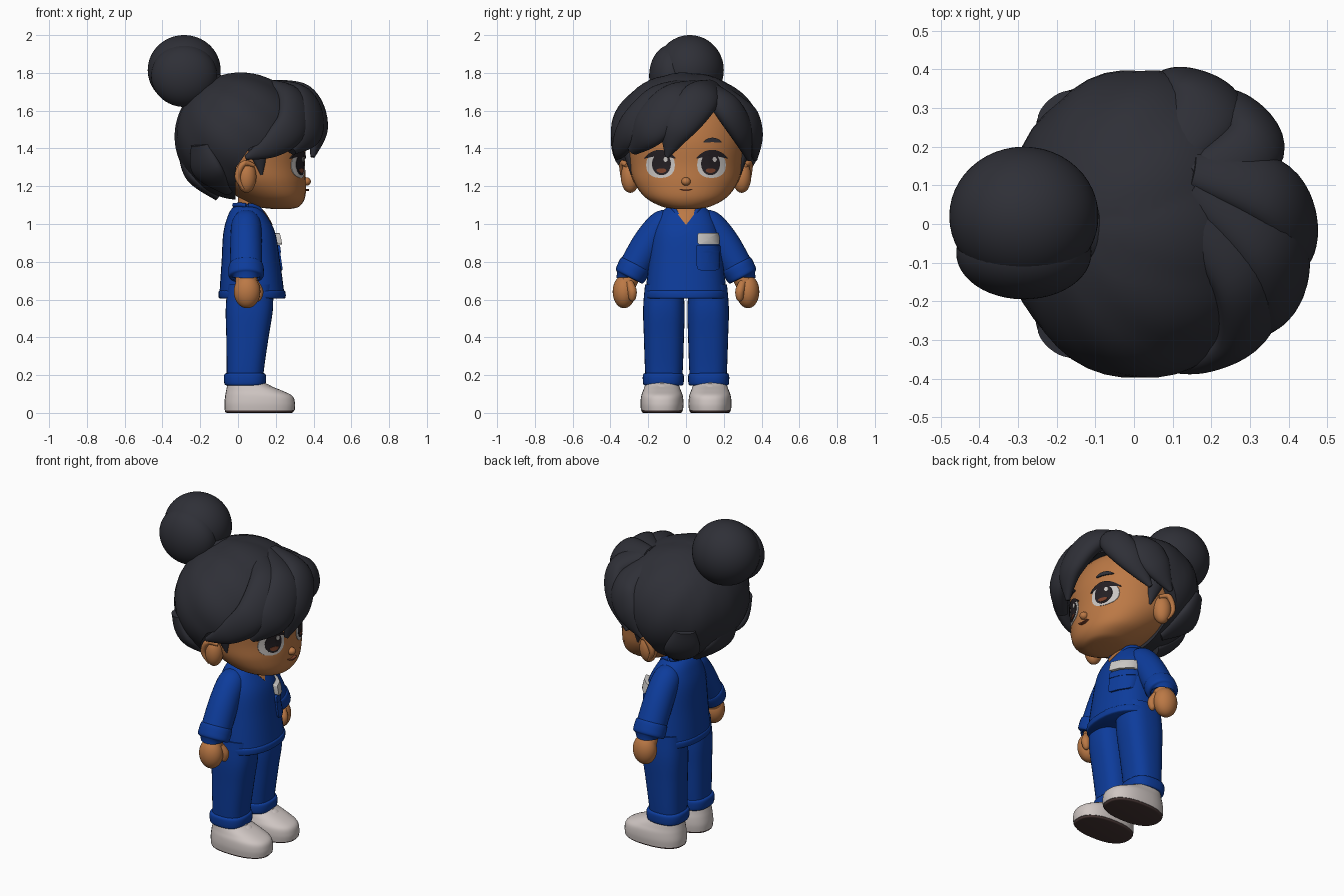
import bpy, bmesh, math
from math import sin, cos, pi
from mathutils import Vector
from mathutils.bvhtree import BVHTree

cube = bpy.data.objects.get("Cube")
if cube:
    bpy.data.objects.remove(cube)


def material(name, r, g, b):
    m = bpy.data.materials.new(name)
    m.use_nodes = True
    m.diffuse_color = (r, g, b, 1)
    m.node_tree.nodes["Principled BSDF"].inputs["Base Color"].default_value = (r, g, b, 1)
    return m


HAIR = material("charcoal hair", .028, .029, .038)
SKIN = material("warm skin", .50, .19, .06)
BLUE = material("scrub blue", .004, .045, .33)
SHOE = material("off white shoe", .62, .56, .54)
SOLE = material("brown sole", .06, .035, .033)
WHITE = material("eye white", .58, .55, .53)
DARK = material("dark iris", .018, .014, .017)
BADGE = material("badge grey", .6, .58, .56)
LIP = material("mouth brown", .2, .055, .025)
HEAD = Vector((.05, 0, 1.45))


def finish(name, bm, mat):
    bmesh.ops.recalc_face_normals(bm, faces=bm.faces)
    me = bpy.data.meshes.new(name)
    bm.to_mesh(me)
    bm.free()
    me.materials.append(mat)
    ob = bpy.data.objects.new(name, me)
    bpy.context.collection.objects.link(ob)
    return ob


def spow(v, p):
    return math.copysign(abs(v) ** (2 / p), v)


def smooth_path(st, steps):
    # Catmull-Rom through all station values
    out = []
    for i in range(len(st) - 1):
        a, b, c, d = st[max(i - 1, 0)], st[i], st[i + 1], st[min(i + 2, len(st) - 1)]
        for k in range(steps):
            t = k / steps
            out.append([.5 * (2*q + (r-p)*t + (2*p-5*q+4*r-s)*t*t + (3*q-p-3*r+s)*t**3)
                        for p, q, r, s in zip(a, b, c, d)])
    return out + [list(st[-1])]


def sweep(name, stations, mat, ref=None, p=2, sides=32, steps=6):
    """Stations are x, y, z, half width, half depth. Without ref the rings lie flat."""
    path = smooth_path(stations, steps)
    bm, rings = bmesh.new(), []
    for i, (x, y, z, a, b) in enumerate(path):
        c = Vector((x, y, z))
        side, n = Vector((0, 1, 0)), Vector((1, 0, 0))
        if ref:
            t = (Vector(path[min(i+1, len(path)-1)][:3]) - Vector(path[max(i-1, 0)][:3])).normalized()
            n = ref(c)
            n = (n - t * n.dot(t)).normalized()
            side = t.cross(n)
        a, b = max(a, .002), max(b, .002)
        rings.append([bm.verts.new(c + side * a * spow(cos(2*pi*k/sides), p)
                                   + n * b * spow(sin(2*pi*k/sides), p)) for k in range(sides)])
    for r, s in zip(rings, rings[1:]):
        for k in range(sides):
            j = (k + 1) % sides
            bm.faces.new((r[k], r[j], s[j], s[k]))
    bm.faces.new(rings[0])
    bm.faces.new(rings[-1])
    return finish(name, bm, mat)


def column(name, y, rows, mat, p=2):
    # rows: z, centre x, half depth x, half width y
    return sweep(name, [(cx, y, z, ry, rx) for z, cx, rx, ry in rows], mat, p=p)


def ball(name, c, r, mat, shape=None):
    bm = bmesh.new()
    bmesh.ops.create_uvsphere(bm, u_segments=48, v_segments=32, radius=1)
    for v in bm.verts:
        k = shape(v.co.copy()) if shape else 1
        v.co = Vector([c[i] + v.co[i] * r[i] * k for i in range(3)])
    return finish(name, bm, mat)


def oval(cy, cz, ry, rz, bend=0, p=2, n=32):
    pts = []
    for k in range(n):
        u = ry * spow(cos(2*pi*k/n), p)
        pts.append((cy + u, cz + rz * spow(sin(2*pi*k/n), p) + bend * u * u))
    return pts


def patch(name, target, outline, mat, lift):
    # a plate laid on the front of a target surface
    me = target.data
    tree = BVHTree.FromPolygons([v.co for v in me.vertices], [f.vertices for f in me.polygons])
    cy = sum(q[0] for q in outline) / len(outline)
    cz = sum(q[1] for q in outline) / len(outline)
    bm, rings = bmesh.new(), []
    for f, up in ((1, -.004), (1, lift), (.8, lift), (.55, lift), (.3, lift), (.05, lift)):
        ring = []
        for y, z in outline:
            y, z = cy + (y - cy) * f, cz + (z - cz) * f
            hit = tree.ray_cast(Vector((2, y, z)), Vector((-1, 0, 0)))[0]
            ring.append(bm.verts.new(((hit.x if hit else .1) + up, y, z)))
        rings.append(ring)
    n = len(outline)
    for r, s in zip(rings, rings[1:]):
        for k in range(n):
            bm.faces.new((r[k], r[(k+1) % n], s[(k+1) % n], s[k]))
    bm.faces.new(rings[-1])
    return finish(name, bm, mat)


def outward(c):
    return c - HEAD


def forward(c):
    return Vector((1, 0, 0))


# head, neck and face
head = column("head", 0, [(1.08, .23, .05, .06), (1.093, .21, .115, .13), (1.14, .18, .175, .215),
              (1.22, .12, .24, .275), (1.31, .075, .28, .3), (1.45, .07, .285, .31),
              (1.58, .07, .24, .27), (1.68, .07, .13, .15), (1.71, .07, .01, .01)], SKIN, p=2.1)
column("neck", 0, [(1.0, .06, .07, .08), (1.08, .06, .062, .07), (1.2, .07, .07, .08)], SKIN)
ball("nose", (.362, 0, 1.225), (.024, .024, .022), SKIN)
ball("lips", (.335, 0, 1.17), (.022, .04, .018), SKIN)
patch("mouth", head, oval(0, 1.178, .036, .004, 6), LIP, .017)
for s, tag in ((1, "left"), (-1, "right")):
    patch(tag + "_eye_white", head, oval(s*.135, 1.312, .076, .068, p=2.3), WHITE, .003)
    patch(tag + "_iris", head, oval(s*.13, 1.318, .05, .06), DARK, .005)
    patch(tag + "_pupil_glow", head, oval(s*.13, 1.282, .026, .012, 4), LIP, .007)
    patch(tag + "_eye_shine", head, oval(s*.13 + .022, 1.342, .011, .013), WHITE, .008)
    patch(tag + "_lash", head, oval(s*.138, 1.382, .084, .011, -5), DARK, .008)
    patch(tag + "_eyebrow", head, oval(s*.14, 1.445, .048, .012, -5), HAIR, .008)
    # ears with an inner fold
    ball(tag + "_ear", (.045, s*.295, 1.25), (.052, .05, .085), SKIN)
    sweep(tag + "_ear_rim", [(.03, s*.32, 1.185, .008, .008), (-.002, s*.33, 1.25, .016, .016),
          (.03, s*.335, 1.32, .018, .016), (.085, s*.315, 1.31, .01, .01)], SKIN, forward, sides=16)

# hair cap with combed ridges running towards the bun
axis = Vector((-.6, 0, .8))
across = axis.cross(Vector((0, 1, 0)))


def combed(d):
    phi = math.atan2(d.dot(across), d.y)
    fade = math.sqrt(max(0, 1 - d.dot(axis) ** 2))
    return 1 - .022 * fade * (1 - abs(sin(5 * phi + d.dot(axis))))


cap = ball("hair_cap", (.015, 0, 1.465), (.352, .405, .338), HAIR, combed)
bm = bmesh.new()
profile = [(-.02, .9), (-.01, 1.3), (.06, 1.4), (.2, 1.46), (.25, 1.6), (.7, 1.62), (.7, .9)]
face = bm.faces.new([bm.verts.new((x, -.6, z)) for x, z in profile])
extruded = bmesh.ops.extrude_face_region(bm, geom=[face])["geom"]
bmesh.ops.translate(bm, vec=(0, 1.2, 0), verts=[g for g in extruded if isinstance(g, bmesh.types.BMVert)])
cutter = finish("face_cutter", bm, HAIR)
cutter.hide_render = True
mod = cap.modifiers.new("face opening", "BOOLEAN")
mod.operation, mod.object = "DIFFERENCE", cutter
bpy.context.view_layer.objects.active = cap
bpy.ops.object.modifier_apply(modifier=mod.name)
bpy.data.objects.remove(cutter)

# fringe locks: x, y, z, half width, half thickness
locks = {
    "fringe_centre": [(.15, .14, 1.73, .05, .03), (.35, .08, 1.67, .1, .06),
                      (.42, -.04, 1.52, .095, .055), (.395, -.10, 1.355, .012, .012)],
    "fringe_right": [(.15, .1, 1.73, .05, .03), (.34, -.04, 1.66, .11, .065),
                     (.37, -.19, 1.51, .11, .06), (.28, -.28, 1.39, .03, .03)],
    "fringe_right_side": [(.12, .04, 1.74, .05, .03), (.28, -.12, 1.67, .1, .06), (.29, -.27, 1.53, .1, .055),
                          (.18, -.345, 1.42, .07, .04), (.04, -.365, 1.35, .012, .012)],
    "fringe_left": [(.15, .12, 1.73, .05, .03), (.31, .2, 1.64, .085, .055),
                    (.27, .29, 1.5, .08, .05), (.16, .335, 1.34, .012, .012)],
    "fringe_left_side": [(.08, .16, 1.74, .05, .02), (.19, .3, 1.6, .1, .05),
                         (.14, .36, 1.47, .09, .045), (.04, .365, 1.34, .012, .012)],
    "nape_lock": [(-.3, 0, 1.4, .05, .02), (-.24, .02, 1.26, .12, .04), (-.1, .03, 1.15, .06, .03)],
}
for name, st in locks.items():
    sweep(name, st, HAIR, outward, steps=8)
for s, tag in ((1, "left"), (-1, "right")):
    sweep(tag + "_sideburn", [(.08, s*.31, 1.45, .05, .03), (.11, s*.3, 1.36, .04, .025),
          (.125, s*.285, 1.26, .006, .006)], HAIR, outward)
    sweep(tag + "_nape_side", [(-.2, s*.3, 1.42, .06, .03), (-.16, s*.27, 1.28, .1, .04),
          (-.05, s*.17, 1.17, .03, .02)], HAIR, outward)

# top bun in two folds
ball("bun", (-.285, .02, 1.815), (.193, .18, .185), HAIR)
ball("bun_fold", (-.285, -.075, 1.785), (.175, .12, .165), HAIR)
ball("bun_base", (-.17, 0, 1.72), (.12, .13, .09), HAIR)

# scrub top
shirt = column("shirt", 0, [(.605, .075, .15, .19), (.612, .075, .172, .214), (.65, .073, .17, .213),
               (.8, .068, .155, .197), (.95, .06, .138, .178), (1.04, .05, .105, .145),
               (1.085, .045, .075, .105), (1.095, .045, .05, .07)], BLUE, p=2.3)
column("shirt_hem", 0, [(.605, .075, .168, .21), (.612, .075, .177, .219), (.64, .074, .177, .219),
       (.65, .074, .165, .208)], BLUE, p=2.3)
patch("neck_opening", shirt, [(0, .995), (.035, 1.04), (.068, 1.088), (.03, 1.092),
      (-.03, 1.092), (-.068, 1.088), (-.035, 1.04)], SKIN, .004)
patch("pocket", shirt, oval(.118, .822, .062, .068, p=6), BLUE, .012)
patch("pocket_band", shirt, oval(.118, .868, .064, .02, p=8), BLUE, .016)
patch("badge", shirt, oval(.12, .922, .058, .03, p=12), BADGE, .03)

for s, tag in ((1, "left"), (-1, "right")):
    sweep(tag + "_collar", [(.158, s*.002, .985, .012, .008), (.142, s*.035, 1.035, .012, .01),
          (.1, s*.07, 1.088, .012, .012), (.03, s*.085, 1.1, .012, .012),
          (-.02, 0, 1.1, .012, .012)], BLUE, forward, sides=16)
    # arms
    sweep(tag + "_sleeve", [(.04, s*.06, 1.06, .02, .03), (.043, s*.11, 1.01, .075, .075),
          (.043, s*.19, .91, .085, .083), (.043, s*.27, .775, .083, .085),
          (.043, s*.293, .735, .078, .082)], BLUE, forward)
    sweep(tag + "_sleeve_cuff", [(.043, s*.264, .79, .07, .075), (.043, s*.268, .782, .085, .09),
          (.043, s*.285, .75, .086, .094), (.043, s*.3, .722, .08, .09),
          (.043, s*.302, .718, .06, .06)], BLUE, forward)
    sweep(tag + "_wrist", [(.043, s*.27, .77, .05, .055), (.045, s*.325, .66, .05, .06)], SKIN, forward)
    ball(tag + "_hand", (.048, s*.328, .642), (.07, .06, .088), SKIN)
    sweep(tag + "_thumb", [(.09, s*.3, .69, .02, .02), (.11, s*.285, .645, .024, .024),
          (.105, s*.285, .605, .018, .018), (.1, s*.287, .592, .004, .004)], SKIN, forward, sides=16)
    # trousers
    column(tag + "_trouser_leg", s*.117, [(.15, .035, .095, .095), (.25, .04, .1, .101),
           (.4, .05, .112, .106), (.55, .06, .125, .11), (.68, .065, .12, .1)], BLUE, p=2.6)
    column(tag + "_trouser_cuff", s*.12, [(.145, .037, .09, .09), (.15, .037, .107, .105),
           (.18, .037, .112, .109), (.205, .037, .108, .106), (.212, .037, .09, .09)], BLUE, p=2.6)
    # shoes
    column(tag + "_sole", s*.127, [(0, .112, .17, .095), (.004, .113, .18, .106),
           (.022, .114, .184, .11)], SOLE, p=2.4)
    column(tag + "_shoe", s*.127, [(.012, .115, .185, .111), (.05, .115, .187, .114),
           (.09, .11, .178, .11), (.118, .085, .148, .1), (.145, .055, .112, .09),
           (.17, .04, .09, .08)], SHOE, p=2.4)
    ball(tag + "_shoe_tongue", (.125, s*.127, .125), (.06, .055, .032), SHOE)
    sweep(tag + "_shoe_lace", [(.13, s*.127 - .06, .125, .008, .008), (.14, s*.127, .155, .01, .01),
          (.13, s*.127 + .06, .125, .008, .008)], SHOE, forward, sides=12)

# smooth shading with crisp edges
bpy.ops.object.select_all(action="DESELECT")
for ob in bpy.context.scene.objects:
    if ob.type == "MESH":
        ob.select_set(True)
        bpy.context.view_layer.objects.active = ob
bpy.ops.object.shade_smooth_by_angle(angle=math.radians(45))
